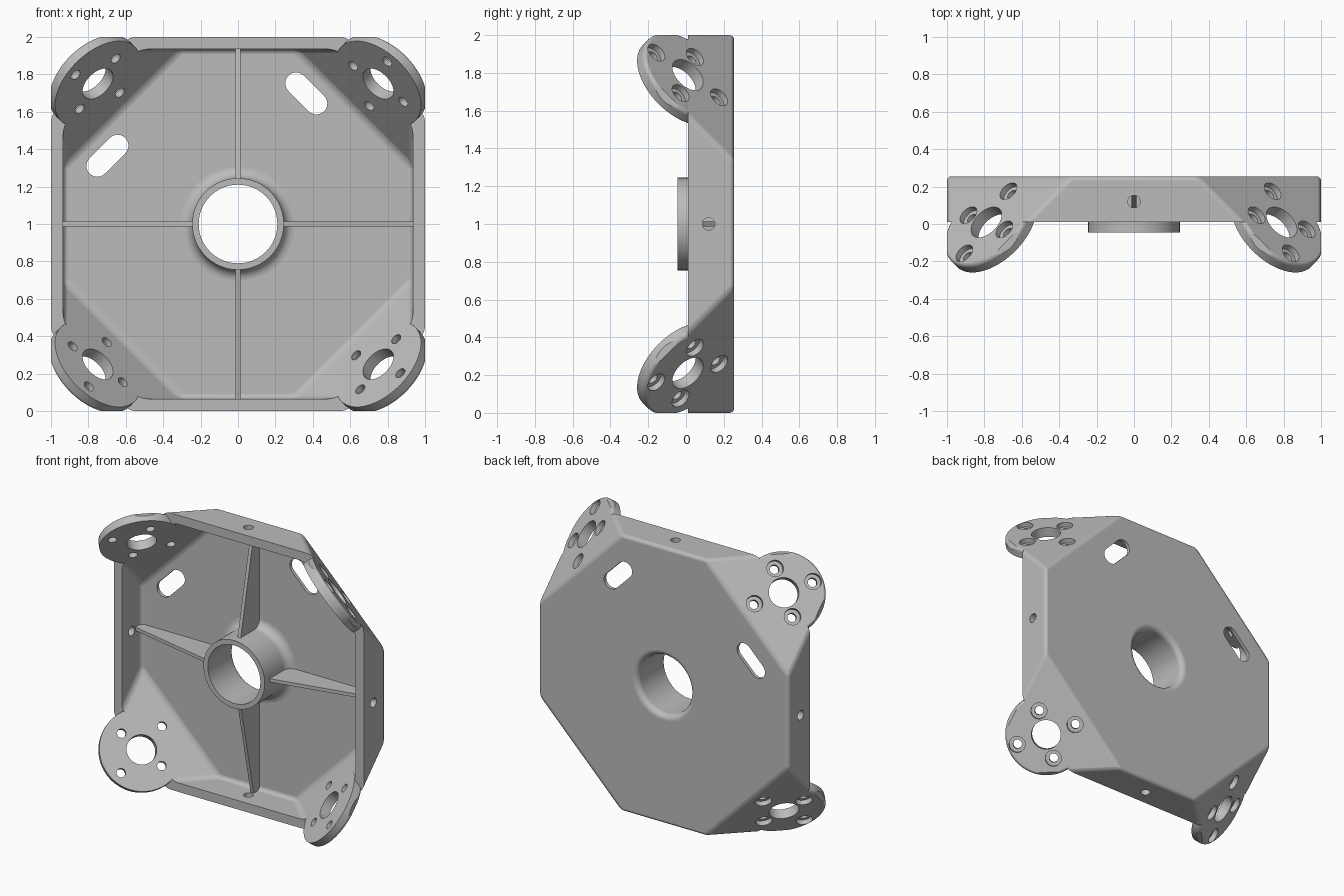
import bpy, bmesh
from math import pi, cos, sin
from mathutils import Vector, Matrix

if "Cube" in bpy.data.objects:
    bpy.data.objects.remove(bpy.data.objects["Cube"])

grey = bpy.data.materials.new("matte_grey")
grey.use_nodes = True
grey.diffuse_color = (0.5, 0.5, 0.5, 1)
grey.node_tree.nodes["Principled BSDF"].inputs["Base Color"].default_value = (0.5, 0.5, 0.5, 1)

BACK, FLOOR, RIM = 0.255, 0.23, 0.01
quarter = [Matrix.Rotation(k * pi / 2, 4, 'Y') for k in range(4)]


def slice_off(bm, co, no):
    """Cut away everything beyond a plane and close the cut."""
    geom = bm.verts[:] + bm.edges[:] + bm.faces[:]
    cut = bmesh.ops.bisect_plane(bm, geom=geom, plane_co=co, plane_no=no, clear_outer=True)
    edges = [e for e in cut["geom_cut"] if isinstance(e, bmesh.types.BMEdge)]
    if edges:
        bmesh.ops.contextual_create(bm, geom=edges)


def tray(wall, back, corner, front, bevel):
    """Block with four diagonal back corners and rounded edges."""
    bm = bmesh.new()
    bmesh.ops.create_cube(bm, size=2, matrix=Matrix.Diagonal((wall, 1, wall, 1)))
    slice_off(bm, (0, back, 0), (0, 1, 0))
    slice_off(bm, (0, -0.2, 0), (0, -1, 0))
    for sx in (-1, 1):
        for sz in (-1, 1):
            slice_off(bm, (0, corner, 0), (sx, 1, sz))
    edges = [e for e in bm.edges if any(v.co.y > -0.19 for v in e.verts)]
    bmesh.ops.bevel(bm, geom=edges, offset=bevel, segments=4, profile=0.5, affect='EDGES')
    slice_off(bm, (0, front, 0), (0, -1, 0))
    return bm


def lathe(profile, origin=(0, 0, 0), axis=(0, 1, 0), n=48):
    """Solid of revolution from (radius, distance along axis) points."""
    bm = bmesh.new()
    rot = Vector(axis).to_track_quat('Z', 'Y')
    rings = [[bm.verts.new(Vector(origin) + rot @ Vector((r * cos(a), r * sin(a), h)))
              for a in (2 * pi * i / n for i in range(n))] for r, h in profile]
    for lo, hi in zip(rings, rings[1:]):
        for i in range(n):
            j = (i + 1) % n
            bm.faces.new((lo[i], lo[j], hi[j], hi[i]))
    bm.faces.new(rings[0])
    bm.faces.new(rings[-1])
    return bm


def arc(r, h, radius, start, end, steps=6):
    """Points on a circular arc, angles in degrees."""
    angles = [(start + (end - start) * i / steps) * pi / 180 for i in range(steps + 1)]
    return [(r + radius * cos(a), h + radius * sin(a)) for a in angles]


def extrude(points, depth):
    """Prism from a closed loop of 3D points."""
    bm = bmesh.new()
    face = bm.faces.new([bm.verts.new(p) for p in points])
    new = bmesh.ops.extrude_face_region(bm, geom=[face])["geom"]
    bmesh.ops.translate(bm, vec=depth, verts=[v for v in new if isinstance(v, bmesh.types.BMVert)])
    bm.faces.ensure_lookup_table()
    return bm


def to_object(bm, name, matrix=Matrix()):
    bm.transform(matrix)
    bmesh.ops.recalc_face_normals(bm, faces=bm.faces)
    mesh = bpy.data.meshes.new(name)
    bm.to_mesh(mesh)
    bm.free()
    ob = bpy.data.objects.new(name, mesh)
    bpy.context.collection.objects.link(ob)
    return ob


def combine(bm, operation, matrix=Matrix()):
    """Apply one solid to the bracket and discard the helper."""
    tool = to_object(bm, "helper", matrix)
    mod = bracket.modifiers.new("cut", 'BOOLEAN')
    mod.operation, mod.solver, mod.object = operation, 'EXACT', tool
    result = bpy.data.meshes.new_from_object(
        bracket.evaluated_get(bpy.context.evaluated_depsgraph_get()))
    bracket.modifiers.clear()
    bracket.data = result
    bpy.data.objects.remove(tool)


# Hollow tray
bracket = to_object(tray(1, BACK, 1.59, RIM, 0.025), "mounting_bracket")
combine(tray(0.935, FLOOR, 1.47, -0.1, 0.03), 'DIFFERENCE')

# Slots through the back plate
ends = arc(0.077, 0, 0.058, -90, 90, 12) + arc(-0.077, 0, 0.058, 90, 270, 12)
tilt = Matrix.Translation((0.365, 0, 0.698)) @ Matrix.Rotation(pi / 4, 4, 'Y')
for turn in quarter:
    combine(extrude([(x, 0.15, z) for x, z in ends], (0, 0.3, 0)), 'DIFFERENCE', turn @ tilt)

# Central boss with a filleted foot
foot = arc(0.305, FLOOR - 0.06, 0.06, 180, 90)
combine(lathe([(0.245, -0.045)] + foot + [(0.305, 0.243)], n=96), 'UNION')

# Tapered ribs
side = [(0.23, RIM), (0.95, 0.165), (0.95, 0.24), (0.23, 0.24)]
for turn in quarter:
    combine(extrude([(x, y, -0.0125) for x, y in side], (0, 0, 0.025)), 'UNION', turn)

# Tilted round flanges with a rounded outer edge, trimmed flush with the corners
normal = Vector((1, 1, 1)).normalized()
centre = Vector((0.79, 0.01, 0.79))
for turn in quarter:
    disc = lathe([(0.28, -0.07)] + arc(0.255, -0.025, 0.025, 0, 90) + [(0.255, 0.01)],
                 centre, normal, 96)
    slice_off(disc, (0.9995, 0, 0), (1, 0, 0))
    slice_off(disc, (0, 0, 0.9995), (0, 0, 1))
    combine(disc, 'UNION', turn)
    combine(lathe([(1, -0.001), (1, 0.3)], centre, normal), 'DIFFERENCE', turn)

# Bore, rounded at the back
lip = arc(0.25, BACK - 0.04, 0.04, 180, 90)
combine(lathe([(0.21, -0.2)] + lip + [(0.25, 0.4)], n=96), 'DIFFERENCE')

# Flange holes and wall holes
offsets = [Vector((0.048, -0.166, 0.118)), Vector((-0.134, 0.038, 0.096))]
stepped = [(0.03, -0.2), (0.03, -0.035), (0.055, -0.035), (0.055, 0.1)]
for turn in quarter:
    combine(lathe([(0.1, -0.2), (0.1, 0.1)], centre, normal), 'DIFFERENCE', turn)
    for off in offsets:
        for sign in (-1, 1):
            combine(lathe(stepped, centre + sign * off, normal, 32), 'DIFFERENCE', turn)
    combine(lathe([(0.033, 0.93), (0.033, 1.1)], (0, 0.12, 0), (1, 0, 0), 32), 'DIFFERENCE', turn)

# Stand on the ground, colour and shade
bracket.data.transform(Matrix.Translation((0, 0, 1)))
bracket.data.materials.clear()
bracket.data.materials.append(grey)
for poly in bracket.data.polygons:
    poly.material_index = 0
bpy.context.view_layer.objects.active = bracket
bracket.select_set(True)
bpy.ops.object.shade_smooth_by_angle(angle=pi / 6)
weighted = bracket.modifiers.new("even_shading", 'WEIGHTED_NORMAL')
weighted.keep_sharp = True
weighted.weight = 100
